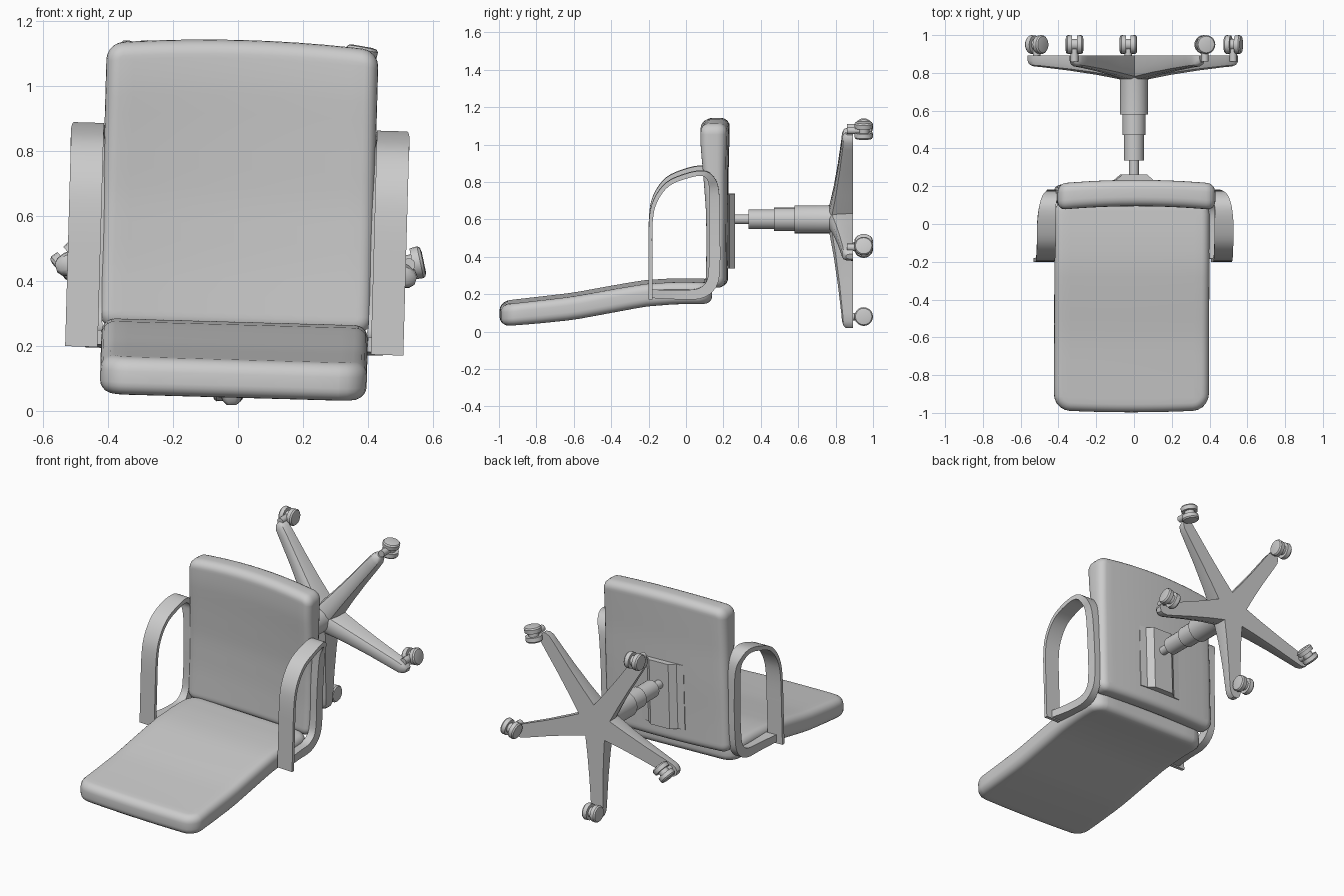
import bpy, bmesh, math
from mathutils import Vector, Matrix

if "Cube" in bpy.data.objects:
    bpy.data.objects.remove(bpy.data.objects["Cube"])

# slight roll of the cushions and arms about the y axis
TILT = (Matrix.Translation((0, 0, 0.6)) @ Matrix.Rotation(0.028, 4, 'Y')
        @ Matrix.Translation((0, 0, -0.6)))


def finish(bm, name, angle=35):
    bmesh.ops.recalc_face_normals(bm, faces=bm.faces)
    me = bpy.data.meshes.new(name)
    bm.to_mesh(me)
    bm.free()
    ob = bpy.data.objects.new(name, me)
    bpy.context.collection.objects.link(ob)
    bpy.ops.object.select_all(action='DESELECT')
    ob.select_set(True)
    bpy.context.view_layer.objects.active = ob
    bpy.ops.object.shade_smooth_by_angle(angle=math.radians(angle))
    return ob


def loft(bm, rings):
    rows = [[bm.verts.new(p) for p in r] for r in rings]
    n = len(rows[0])
    for a, b in zip(rows, rows[1:]):
        for i in range(n):
            bm.faces.new((a[i], a[(i + 1) % n], b[(i + 1) % n], b[i]))
    bm.faces.new(rows[0])
    bm.faces.new(rows[-1][::-1])


def lerp_table(table, s):
    for a, b in zip(table, table[1:]):
        if s <= b[0]:
            break
    f = min(max((s - a[0]) / (b[0] - a[0]), 0), 1)
    return [p + (q - p) * f for p, q in zip(a, b)]


def spline(pts, steps=4):
    out = []
    for i in range(len(pts) - 1):
        p0, p1 = pts[max(i - 1, 0)], pts[i]
        p2, p3 = pts[i + 1], pts[min(i + 2, len(pts) - 1)]
        for k in range(steps):
            t = k / steps
            out.append([0.5 * (2 * b + (c - a) * t + (2 * a - 5 * b + 4 * c - d) * t * t
                               + (3 * b - a - 3 * c + d) * t ** 3)
                        for a, b, c, d in zip(p0, p1, p2, p3)])
    return out + [list(pts[-1])]


def cushion(name, hw, s0, s1, corner, table, place):
    """Rounded slab: x across, s along its length, t through (-0.5..0.5)."""
    bm = bmesh.new()
    bmesh.ops.create_cube(bm, size=1)
    for v in bm.verts:
        v.co = (v.co.x * 2 * hw, s0 + (v.co.y + 0.5) * (s1 - s0), v.co.z * 0.12)
    sides = [e for e in bm.edges if abs(e.verts[0].co.z - e.verts[1].co.z) > 0.1]
    bmesh.ops.bevel(bm, geom=sides, offset=corner, segments=5, profile=0.5, affect='EDGES')
    rim = [e for e in bm.edges if abs(e.verts[0].co.z - e.verts[1].co.z) < 1e-5]
    bmesh.ops.bevel(bm, geom=rim, offset=0.042, segments=5, profile=0.5, affect='EDGES')
    cuts = [((0, s0 + (s1 - s0) * i / 16, 0), (0, 1, 0)) for i in range(1, 16)]
    cuts += [((hw * (i / 5 - 1), 0, 0), (1, 0, 0)) for i in range(1, 10)]
    for co, no in cuts:
        bmesh.ops.bisect_plane(bm, geom=bm.verts[:] + bm.edges[:] + bm.faces[:],
                               plane_co=co, plane_no=no, dist=1e-5)
    for v in bm.verts:
        x, s, t = v.co
        _, c, th = lerp_table(table, s)
        v.co = TILT @ Vector(place(x, s, c + t / 0.12 * th, (x / hw) ** 2))
    finish(bm, name, 60)


# upright cushion, bowed backwards in the middle with a crowned top
cushion("upright_cushion", 0.418, 0.245, 1.12, 0.05,
        [(0.24, 0.165, 0.105), (0.45, 0.168, 0.10), (0.65, 0.168, 0.105),
         (0.85, 0.160, 0.12), (1.0, 0.155, 0.138), (1.14, 0.157, 0.14)],
        lambda x, s, d, q: (x, d + 0.008 - 0.02 * q,
                            s + 0.02 * (1 - q) * max(0, (s - 0.6) / 0.5)))
# long flat cushion
cushion("flat_cushion", 0.41, -0.985, 0.14, 0.085,
        [(-1.0, 0.094, 0.115), (-0.8, 0.113, 0.122), (-0.6, 0.135, 0.125),
         (-0.4, 0.172, 0.125), (-0.22, 0.204, 0.122), (-0.05, 0.216, 0.118), (0.14, 0.215, 0.115)],
        lambda x, s, d, q: (x, s - 0.012 * (1 - q) * max(0, -s), d))

# arm loops: y, z, band thickness, inner x, outer x
ARM = [(-0.19, 0.185, .02, .42, .52), (-0.19, 0.4, .02, .42, .52), (-0.188, 0.6, .02, .42, .52),
       (-0.165, 0.71, .022, .42, .52), (-0.10, 0.80, .024, .42, .52), (0.0, 0.845, .026, .42, .52),
       (0.09, 0.86, .028, .42, .51), (0.135, 0.825, .04, .415, .49), (0.15, 0.75, .055, .41, .465),
       (0.152, 0.55, .06, .41, .455), (0.152, 0.36, .06, .41, .455), (0.135, 0.265, .06, .41, .455),
       (0.07, 0.215, .055, .405, .455), (-0.05, 0.21, .05, .405, .46), (-0.185, 0.215, .045, .41, .48)]
for side, label in ((1, "right"), (-1, "left")):
    path = spline(ARM)
    rings = []
    for i, (y, z, th, xi, xo) in enumerate(path):
        a, b = path[max(i - 1, 0)], path[min(i + 1, len(path) - 1)]
        n = Vector((0, a[1] - b[1], b[0] - a[0])).normalized() * th / 2
        c = Vector((0, y, z))
        rings.append([TILT @ (c + n * k + Vector((side * x, 0, 0)))
                      for x, k in ((xi, -1), (xo, -1), (xo, 1), (xi, 1))])
    bm = bmesh.new()
    loft(bm, rings)
    finish(bm, label + "_arm")

# mounting plate with a raised channel
prof = [(-.145, .20), (-.145, .228), (-.10, .232), (-.065, .262), (.065, .262),
        (.10, .232), (.145, .228), (.145, .20)]
bm = bmesh.new()
loft(bm, [[TILT @ Vector((x, y, z)) for x, y in prof] for z in (0.34, 0.735)])
finish(bm, "mounting_plate", 10)

CENTRE = Vector((0, 0, 0.6))


def turned(bm, prof, origin, rot=Matrix(), n=24):
    """Stack of rings (y, radius) around the local y axis."""
    loft(bm, [[origin + rot @ Vector((r * math.cos(2 * math.pi * i / n), y,
                                      r * math.sin(2 * math.pi * i / n)))
               for i in range(n)] for y, r in prof])


# telescopic column
bm = bmesh.new()
turned(bm, [(.25, .026), (.335, .026), (.335, .053), (.47, .053), (.47, .062),
            (.58, .062), (.58, .075), (.76, .075), (.80, .08), (.89, .08)], CENTRE)
finish(bm, "column")

# five star legs: radius, half width, front y
LEG = [(0.0, .07, .755), (.08, .066, .768), (.2, .055, .79), (.35, .046, .812), (.5, .041, .830),
       (.545, .038, .834), (.57, .028, .842), (.582, .014, .856)]
for k in range(5):
    a = math.radians(-92 + 72 * k)
    out, tan = Vector((math.cos(a), 0, math.sin(a))), Vector((-math.sin(a), 0, math.cos(a)))
    rings = [[CENTRE + out * r + tan * (w * f) + Vector((0, y + (.892 - y) * g, 0))
              for f, g in ((-1, 1), (-.95, .45), (-.75, .12), (-.4, 0),
                           (.4, 0), (.75, .12), (.95, .45), (1, 1))] for r, w, y in LEG]
    bm = bmesh.new()
    loft(bm, rings)
    finish(bm, f"leg_{k + 1}")

# twin wheel casters: x, z, axle angle
CASTERS = [(-.03, .08, 0), (.525, .45, 12), (.375, 1.075, 80), (-.315, 1.09, 0), (-.515, .46, 40)]
for k, (x, z, ang) in enumerate(CASTERS):
    at = Vector((x, 0.95, z))
    turn = Matrix.Rotation(math.radians(-ang), 4, 'Y')
    axle = turn @ Matrix.Rotation(math.radians(90), 4, 'Z')
    bm = bmesh.new()
    for s in (1, -1):
        turned(bm, [(s * .012, .048), (s * .036, .05), (s * .044, .044), (s * .047, .03)], at, axle, 20)
    turned(bm, [(-.013, .03), (.013, .03)], at, axle, 16)
    turned(bm, [(-.09, .02), (-.02, .02)], at, turn, 12)
    finish(bm, f"caster_{k + 1}")
